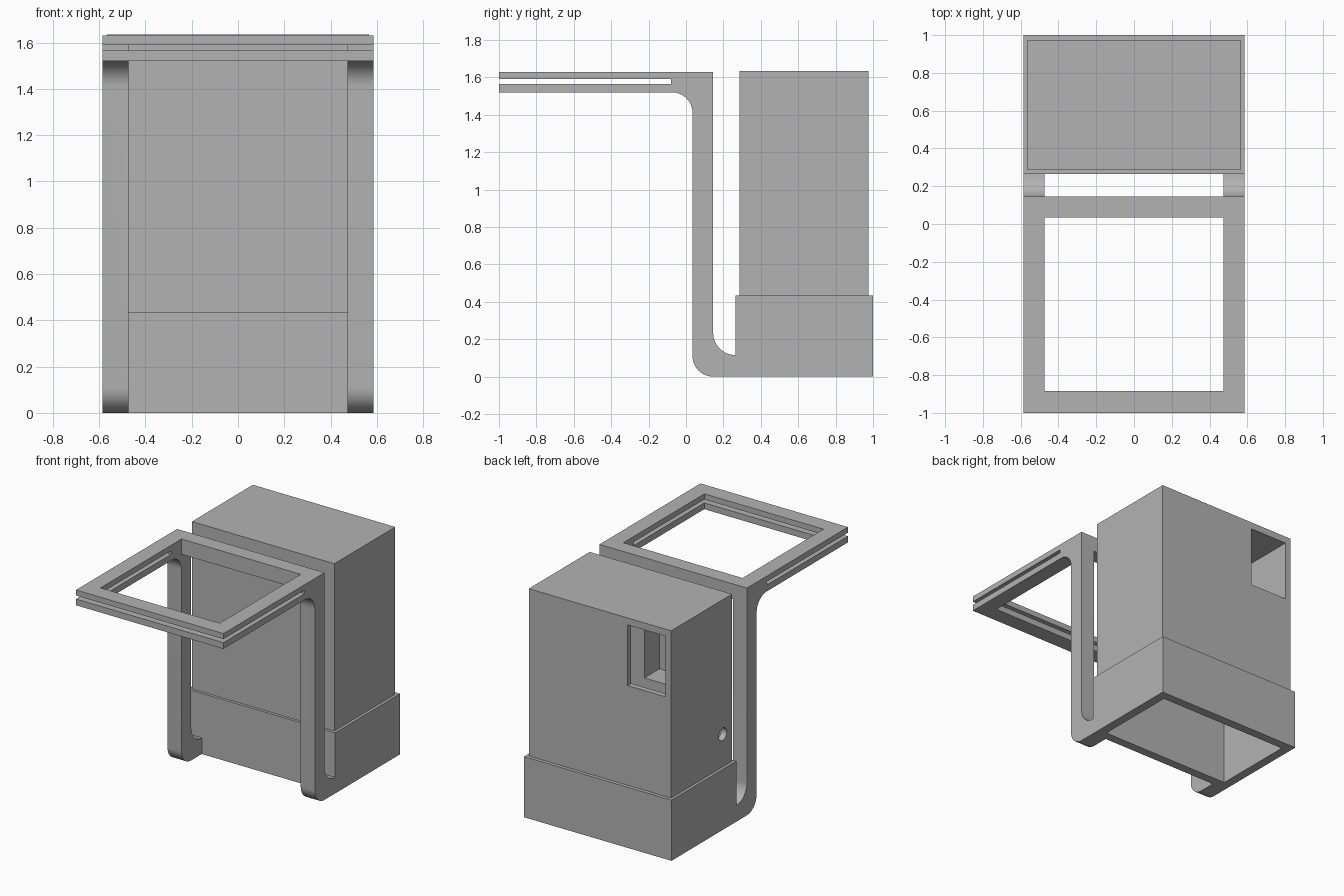
import bpy
import bmesh
from math import radians, sin, cos
from mathutils import Matrix

if "Cube" in bpy.data.objects:
    bpy.data.objects.remove(bpy.data.objects["Cube"], do_unlink=True)

grey = bpy.data.materials.new("plain_grey")
grey.use_nodes = True
grey.diffuse_color = (0.45, 0.45, 0.45, 1)
grey.node_tree.nodes["Principled BSDF"].inputs["Base Color"].default_value = (0.45, 0.45, 0.45, 1)


def add_object(name, bm):
    bmesh.ops.recalc_face_normals(bm, faces=bm.faces)
    mesh = bpy.data.meshes.new(name)
    bm.to_mesh(mesh)
    bm.free()
    mesh.materials.append(grey)
    obj = bpy.data.objects.new(name, mesh)
    bpy.context.collection.objects.link(obj)
    return obj


def box(name, x, y, z):
    """Box from its (min, max) range on each axis."""
    bm = bmesh.new()
    bmesh.ops.create_cube(bm, size=1)
    for v in bm.verts:
        for i, (low, high) in enumerate((x, y, z)):
            v.co[i] = high if v.co[i] > 0 else low
    return add_object(name, bm)


def extrude_side(name, profile, half_width):
    """Extrude a (y, z) outline across x."""
    bm = bmesh.new()
    face = bm.faces.new([bm.verts.new((-half_width, y, z)) for y, z in profile])
    new = bmesh.ops.extrude_face_region(bm, geom=[face])["geom"]
    bmesh.ops.translate(bm, vec=(2 * half_width, 0, 0),
                        verts=[v for v in new if isinstance(v, bmesh.types.BMVert)])
    return add_object(name, bm)


def arc(cy, cz, r, start, end, steps=12):
    angles = [radians(start + (end - start) * i / steps) for i in range(steps + 1)]
    return [(cy + r * cos(a), cz + r * sin(a)) for a in angles]


def activate(obj):
    bpy.ops.object.select_all(action='DESELECT')
    obj.select_set(True)
    bpy.context.view_layer.objects.active = obj


def cut(obj, cutter):
    cutter.hide_render = True
    activate(obj)
    mod = obj.modifiers.new("cut", 'BOOLEAN')
    mod.operation = 'DIFFERENCE'
    mod.solver = 'EXACT'
    mod.object = cutter
    bpy.ops.object.modifier_apply(modifier=mod.name)
    bpy.data.objects.remove(cutter, do_unlink=True)


# Support frame: side outline with slotted tray, post and curved foot
outline = [(-1, 1.63), (-1, 1.59), (-0.08, 1.59), (-0.08, 1.565), (-1, 1.565), (-1, 1.52)]
outline += arc(-0.075, 1.41, 0.11, 90, 0)
outline += arc(0.145, 0.11, 0.11, 180, 270)
outline += [(0.265, 0)]
outline += arc(0.265, 0.235, 0.12, 270, 180)
outline += [(0.145, 1.63)]
frame = extrude_side("support_frame", outline, 0.585)

# Tray window, then the gap between the two posts
cut(frame, box("window_cutter", (-0.473, 0.473), (-0.883, 0.035), (1.4, 1.7)))
cut(frame, box("post_gap_cutter", (-0.473, 0.473), (-0.2, 0.4), (-0.1, 1.52)))

# Hollow base, open at the bottom
inner_x, inner_y = (-0.52, 0.52), (0.33, 0.935)
base = box("base_skirt", (-0.585, 0.585), (0.265, 1), (0, 0.435))
cut(base, box("base_cutter", inner_x, inner_y, (-0.1, 0.6)))

# Hollow cover with a rear opening and a small round side hole
cover = box("cover", (-0.565, 0.565), (0.285, 0.975), (0.435, 1.635))
cut(cover, box("cover_cutter", inner_x, inner_y, (0.3, 1.585)))
cut(cover, box("opening_cutter", (-0.52, -0.22), (0.9, 1.1), (1.15, 1.585)))

bm = bmesh.new()
bmesh.ops.create_cone(bm, cap_ends=True, segments=32, radius1=0.045, radius2=0.045, depth=0.2,
                      matrix=Matrix.Translation((-0.54, 0.39, 0.67)) @ Matrix.Rotation(radians(90), 4, 'Y'))
cut(cover, add_object("hole_cutter", bm))

# Inner panel with a recess behind the rear opening
panel = box("inner_panel", inner_x, (0.33, 0.5), (0.75, 1.585))
cut(panel, box("recess_cutter", (-0.6, -0.02), (0.3, 0.6), (0.97, 1.7)))

for obj in (frame, base, cover, panel):
    activate(obj)
    bpy.ops.object.shade_smooth_by_angle(angle=radians(30))
